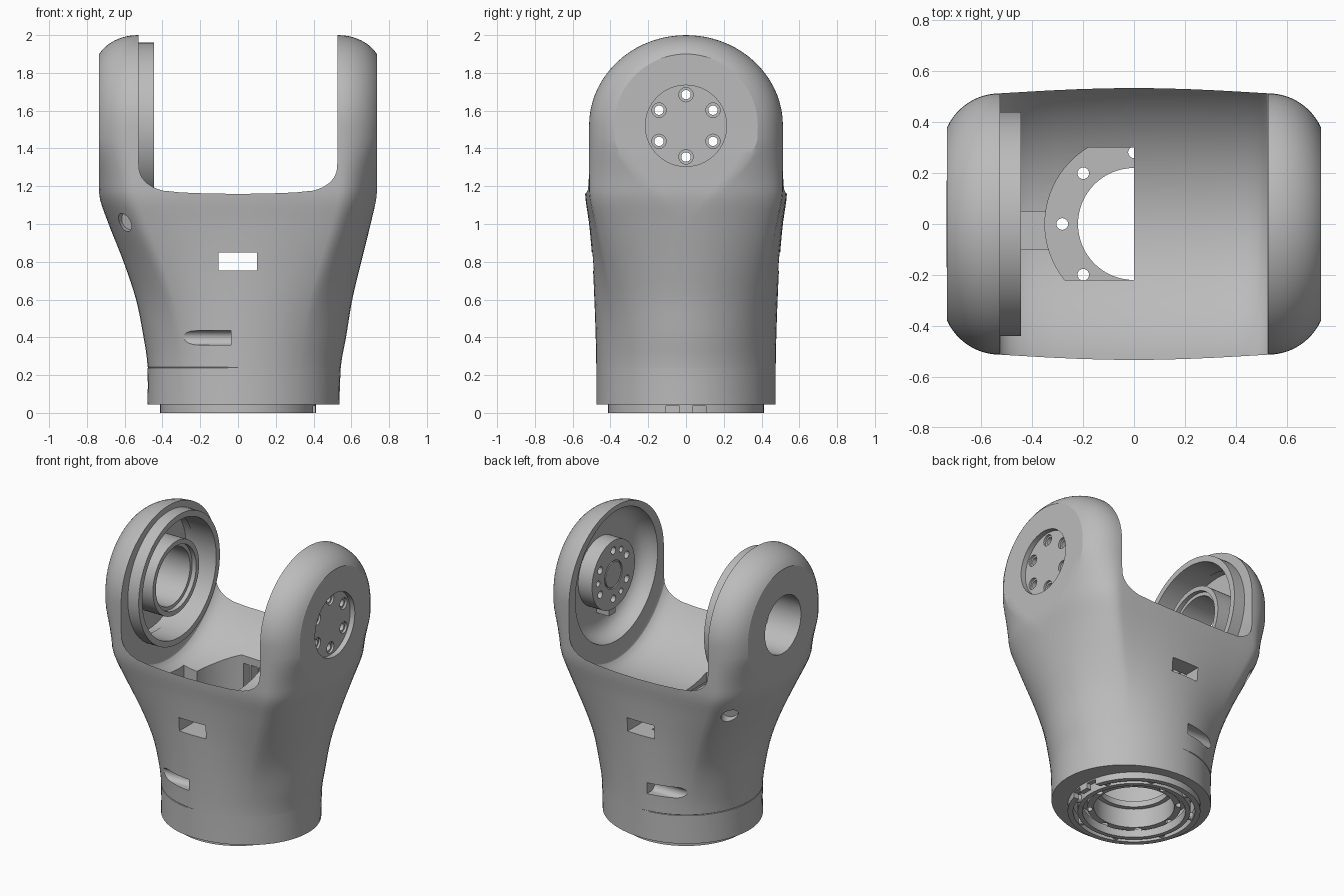
import bpy, bmesh
from math import sin, cos, pi, atan2, radians, asin
from mathutils import Vector

if "Cube" in bpy.data.objects:
    bpy.data.objects.remove(bpy.data.objects["Cube"], do_unlink=True)

grey = bpy.data.materials.new("plain grey")
grey.use_nodes = True
GREY = (0.5, 0.5, 0.5, 1)
grey.diffuse_color = GREY
grey.node_tree.nodes["Principled BSDF"].inputs["Base Color"].default_value = GREY

HUB_Z = 1.52      # height of the joint axis
ARM = 0.735       # outer face of the arms
FLAT = 0.38       # radius of the flat arm faces
X = Vector((1, 0, 0))
Z = Vector((0, 0, 1))


def finish(name, bm):
    bmesh.ops.remove_doubles(bm, verts=bm.verts, dist=1e-5)
    bmesh.ops.recalc_face_normals(bm, faces=bm.faces)
    me = bpy.data.meshes.new(name)
    bm.to_mesh(me)
    bm.free()
    me.materials.append(grey)
    ob = bpy.data.objects.new(name, me)
    bpy.context.collection.objects.link(ob)
    return ob


def loft(name, rings, cap=True, loop=False):
    bm = bmesh.new()
    vs = [[bm.verts.new(p) for p in r] for r in rings]
    n = len(rings[0])
    pairs = list(zip(vs, vs[1:])) + ([(vs[-1], vs[0])] if loop else [])
    for a, b in pairs:
        for i in range(n):
            j = (i + 1) % n
            bm.faces.new((a[i], a[j], b[j], b[i]))
    if cap:
        bm.faces.new(vs[0])
    return finish(name, bm)


def lathe(name, centre, axis, profile, segs=64):
    """Spin a closed (distance along axis, radius) profile."""
    q = Vector(axis).to_track_quat('Z', 'Y')
    rings = [[Vector(centre) + q @ Vector((r * cos(2 * pi * i / segs), r * sin(2 * pi * i / segs), d))
              for i in range(segs)] for d, r in profile]
    return loft(name, rings, cap=False, loop=True)


def rod(name, centre, axis, d0, d1, r, segs=64):
    return lathe(name, centre, axis, [(d0, 0), (d0, r), (d1, r), (d1, 0)], segs)


def tube(name, centre, axis, d0, d1, r0, r1, segs=64):
    return lathe(name, centre, axis, [(d0, r0), (d0, r1), (d1, r1), (d1, r0)], segs)


def prism(name, outline, z0, z1):
    bm = bmesh.new()
    face = bm.faces.new([bm.verts.new((x, y, z0)) for x, y in outline])
    out = bmesh.ops.extrude_face_region(bm, geom=[face])
    bmesh.ops.translate(bm, vec=(0, 0, z1 - z0),
                        verts=[v for v in out["geom"] if isinstance(v, bmesh.types.BMVert)])
    return finish(name, bm)


def box(name, lo, hi):
    return prism(name, [(lo[0], lo[1]), (hi[0], lo[1]), (hi[0], hi[1]), (lo[0], hi[1])], lo[2], hi[2])


def cut(target, *cutters):
    for c in cutters:
        mod = target.modifiers.new("cut", 'BOOLEAN')
        mod.operation, mod.solver, mod.object = 'DIFFERENCE', 'EXACT', c
        bpy.context.view_layer.objects.active = target
        bpy.ops.object.modifier_apply(modifier=mod.name)
        bpy.data.objects.remove(c, do_unlink=True)


def ease(t):
    t = min(1, max(0, t))
    return t * t * (3 - 2 * t)


# --- body: plan outline of the yoke; the flat outer faces narrow below the axis
def plan(z):
    flat = FLAT * ease((z - 0.93) / 0.54)
    turn = pi / 2 - (pi / 2 - 1.1) * flat / FLAT
    quarter = [(ARM, flat * i / 6) for i in range(6)]
    for i in range(13):
        f = turn * (1 - i / 12)
        quarter.append((0.53 + (ARM - 0.53) * sin(f) / sin(turn),
                        flat + (0.513 - flat) * (cos(f) - cos(turn)) / (1 - cos(turn))))
    quarter += [(0.53 * (1 - i / 7), 0.513 + 0.022 * sin(pi / 2 * i / 7)) for i in range(1, 8)]
    ring = quarter + [(-x, y) for x, y in quarter[-2::-1]]
    return ring + [(x, -y) for x, y in ring[-2:0:-1]]


# height, left-hand reach (-x), right-hand reach (+x), half depth
rows = [(0.045, .479, .537, .475), (0.25, .479, .545, .475), (0.4, .50, .572, .478), (0.6, .54, .605, .485),
        (0.8, .606, .653, .495), (1.0, .685, .702, .513), (1.14, .733, .733, .533), (1.22, .735, .735, .535),
        (HUB_Z, .735, .735, .535)]


def slope(i, k):
    a, b = rows[max(i - 1, 0)], rows[min(i + 1, len(rows) - 1)]
    return (b[k] - a[k]) / (b[0] - a[0])


def reach(z):
    i = max(j for j in range(len(rows) - 1) if rows[j][0] <= z)
    a, b = rows[i], rows[i + 1]
    h = b[0] - a[0]
    t = (z - a[0]) / h
    s = ease(t)
    return [a[k] * (1 - s) + b[k] * s + h * t * (1 - t) * (slope(i, k) * (1 - t) - slope(i + 1, k) * t)
            for k in (1, 2, 3)]


def section(z):
    minus, plus, depth = reach(z)
    w = ease((z - 0.25) / 0.95) ** 1.25
    ring = []
    for x, y in plan(z):
        a = atan2(y / 0.535, x / ARM)
        side = plus if x > 0 else minus
        px = side * (w * x / ARM + (1 - w) * cos(a))
        py = depth * (w * y / 0.535 + (1 - w) * sin(a))
        pinch = 0.994 if abs(z - 0.24) < 0.001 and x < -0.01 else 1   # seam of the cover
        ring.append((px * pinch, py * pinch, z))
    return ring


levels = [0.045, 0.14, 0.237, 0.24, 0.243] + [0.29 + 0.04 * i for i in range(30)]
rings = [section(z) for z in levels]
for k in range(19):                       # rounded tops, swept about the joint axis
    f = pi / 2 * k / 18
    rings.append([(x, y * cos(f), HUB_Z + (abs(y) - max(0, abs(y) - FLAT) * 0.25) * sin(f))
                  for x, y in plan(HUB_Z)])
body = loft("yoke_body", rings)

# --- clearance valley between the arms
hub = (0, 0, HUB_Z)
half = [(0, .645), (.15, .642), (.3, .634), (.4, .624), (.45, .612), (.485, .598), (.51, .582), (.522, .568),
        (.527, .545)]
valley = [(-.527, 0)] + [(-x, r) for x, r in half[:0:-1]] + half + [(.527, 0)]
cut(body, lathe("valley_cutter", hub, X, valley, 96))

# --- hollow inside, opening in the valley floor, cable notch, windows
lo, hi = asin(.22 / .35), asin(.3 / .35)
arc = [pi - hi + (hi + lo) * i / 20 for i in range(21)]
opening = [(0, .3)] + [(.35 * cos(a), .35 * sin(a)) for a in arc] + [(0, -.22)]
cut(body,
    rod("base_cutter", (0, 0, 0), Z, -.1, .7, .39),
    prism("opening_cutter", opening, .3, 1.3),
    box("notch_cutter", (-.445, -.1, .8), (-.3, .05, 1.3)),
    box("window_cutter", (-.103, -1, .755), (.1, 1, .85)))
for i in range(3):                        # pockets that leave ribs behind the opening
    x = -.17 + .058 * i
    cut(body, box("pocket_cutter", (x, .25, .73), (x + .045, .38, .9)))

# --- bullet-shaped slots and slanted screw holes, front and back
for s in (-1, 1):
    y0, y1 = sorted((s * .433, s * .6))
    cut(body,
        rod("slot_cutter", (0, s * .433, .397), X, -.3, -.038, .038, 32),
        box("slot_cutter", (-.3, y0, .359), (-.038, y1, .435)),
        rod("screw_cutter", (-.62, s * .42, 1.0), (-.5, s * .85, -.2), -.1, .2, .052, 32))

# --- arm recesses, axle bore and flange recess
bowl = [(.4, 0), (.4, .445), (.53, .445), (.58, .435), (.62, .41), (.645, .375), (.655, .33), (.655, 0)]
cut(body,
    rod("bearing_cutter", hub, X, -.675, -.4, .405),
    rod("bore_cutter", hub, X, -.9, -.6, .195),
    lathe("bowl_cutter", hub, X, bowl, 96),
    rod("flange_cutter", hub, X, .7, .9, .215))

bearing_rim = tube("bearing_rim", hub, X, -.62, -.445, .40, .44, 96)
bearing_sleeve = lathe("bearing_sleeve", hub, X,
                       [(-.70, .195), (-.70, .25), (-.47, .25), (-.47, .218), (-.50, .218), (-.50, .195)])

# --- drive flange inside the other arm, with screw holes through the wall
flange = rod("drive_flange", hub, X, .55, .66, .232)
cut(flange, tube("groove_cutter", hub, X, .5, .56, .085, .095))
for k in range(6):
    a = pi / 2 + k * pi / 3
    c = (0, .165 * cos(a), HUB_Z + .165 * sin(a))
    cut(flange, rod("screw_cutter", c, X, .5, .8, .025, 20))
    cut(body, rod("screw_cutter", c, X, .6, .8, .025, 20), rod("sink_cutter", c, X, .685, .8, .038, 24))
for k in range(3):
    a = k * 2 * pi / 3
    cut(flange, rod("pin_cutter", (0, .165 * cos(a), HUB_Z + .165 * sin(a)), X, .5, .6, .02, 20))
flange_key = box("flange_key", (.56, -.035, HUB_Z - .275), (.66, .035, HUB_Z - .22))

# --- mounting base
base_rim = tube("base_rim", (0, 0, 0), Z, 0, .06, .378, .412, 96)
for y in (-.105, .035):
    cut(base_rim, box("notch_cutter", (.3, y, -.1), (.5, y + .07, .036)))
base_inner_ring = tube("base_inner_ring", (0, 0, 0), Z, 0, .06, .32, .35, 96)
for k in range(8):
    a = 2 * pi * (k + .5) / 8
    rod("base_spoke", (0, 0, .03), (cos(a), sin(a), 0), .325, .40, .025, 12)
hub_wall = tube("hub_wall", (0, 0, 0), Z, .03, .17, .25, .29)
flange_plate = tube("base_plate", (0, 0, 0), Z, .16, .2, .22, .395)
for k in range(8):                        # bolt holes also flute the hub wall
    a = 2 * pi * k / 8
    c = (.282 * cos(a), .282 * sin(a), 0)
    for part in (hub_wall, flange_plate):
        cut(part, rod("bolt_cutter", c, Z, -.1, .3, .023, 20))

# --- smooth shading with crisp edges
bpy.ops.object.select_all(action='DESELECT')
for ob in bpy.context.collection.objects:
    if ob.type == 'MESH' and grey.name in ob.data.materials:
        ob.select_set(True)
bpy.context.view_layer.objects.active = body
bpy.ops.object.shade_smooth_by_angle(angle=radians(25))
